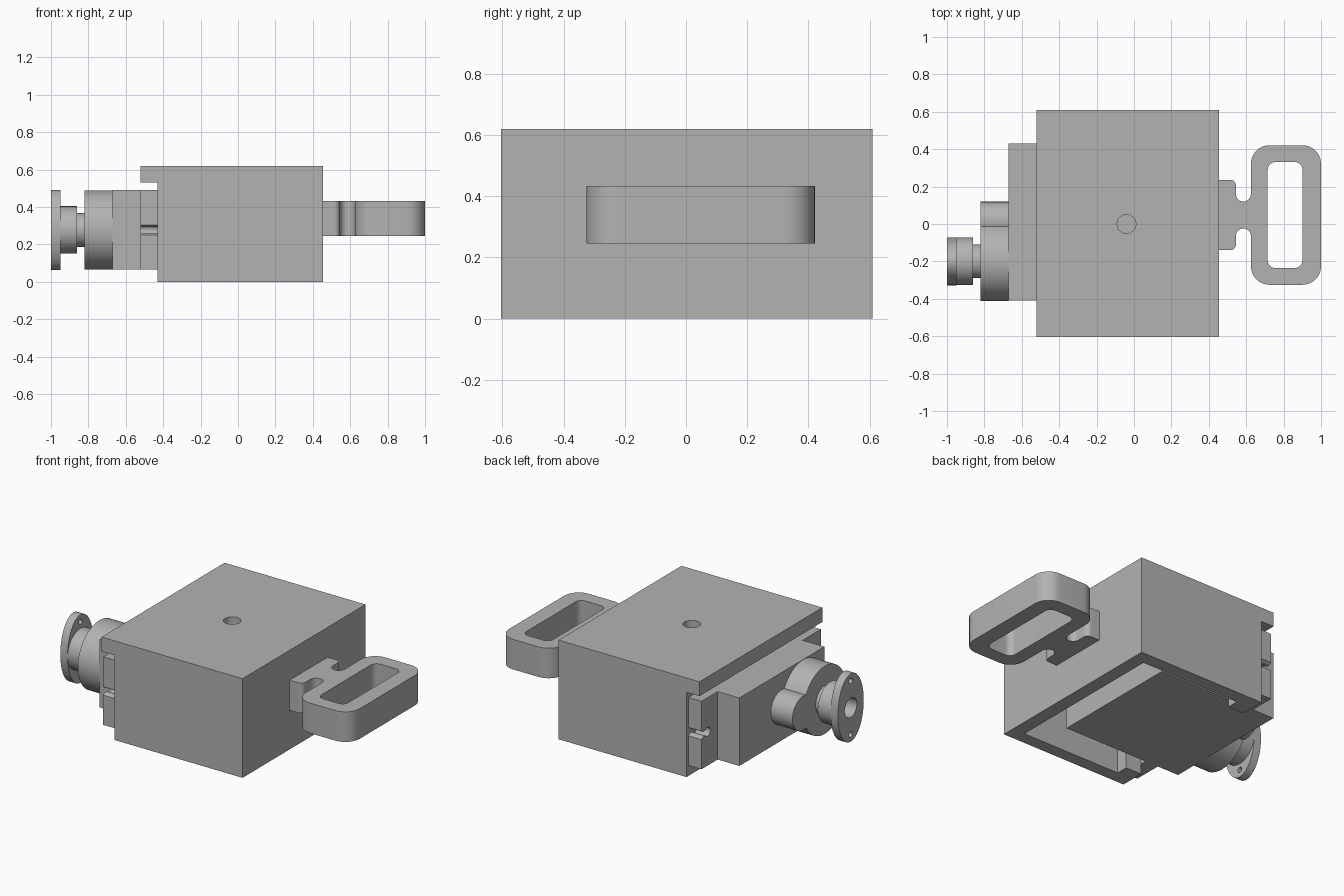
import bpy, bmesh, math
from math import sin, cos, pi
from mathutils import Matrix

default = bpy.data.objects.get("Cube")
if default:
    bpy.data.objects.remove(default, do_unlink=True)

# One flat colour for the whole model
metal = bpy.data.materials.new("plain grey metal")
metal.use_nodes = True
GREY = (0.45, 0.45, 0.45, 1)
metal.diffuse_color = GREY
metal.node_tree.nodes["Principled BSDF"].inputs["Base Color"].default_value = GREY

# Each axis maps outline coordinates (u, v) and extrusion w into space
MAP = {"x": lambda u, v, w: (w, u, v),
       "y": lambda u, v, w: (u, w, v),
       "z": lambda u, v, w: (u, v, w)}


def prism(name, outline, lo, hi, axis="z"):
    bm = bmesh.new()
    place = MAP[axis]
    base = bm.faces.new([bm.verts.new(place(u, v, lo)) for u, v in outline])
    grown = bmesh.ops.extrude_face_region(bm, geom=[base])
    top = [g for g in grown["geom"] if isinstance(g, bmesh.types.BMVert)]
    offset = place(0, 0, hi - lo)
    bmesh.ops.translate(bm, vec=offset, verts=top)
    bmesh.ops.recalc_face_normals(bm, faces=bm.faces)
    mesh = bpy.data.meshes.new(name)
    bm.to_mesh(mesh)
    bm.free()
    obj = bpy.data.objects.new(name, mesh)
    bpy.context.collection.objects.link(obj)
    mesh.materials.append(metal)
    return obj


def arc(cu, cv, ru, rv=None, start=0, end=2 * pi, steps=48):
    rv = rv or ru
    closed = abs(end - start) >= 2 * pi
    count = steps if closed else steps + 1
    return [(cu + ru * cos(start + (end - start) * i / steps),
             cv + rv * sin(start + (end - start) * i / steps)) for i in range(count)]


def rounded_rect(u0, u1, v0, v1, r):
    centres = [(u1 - r, v1 - r), (u0 + r, v1 - r), (u0 + r, v0 + r), (u1 - r, v0 + r)]
    return [p for i, (cu, cv) in enumerate(centres)
            for p in arc(cu, cv, r, start=i * pi / 2, end=(i + 1) * pi / 2, steps=10)]


def boolean(obj, other, operation="DIFFERENCE"):
    other.hide_render = True
    mod = obj.modifiers.new("cut", "BOOLEAN")
    mod.operation, mod.solver, mod.object = operation, "EXACT", other
    bpy.context.view_layer.objects.active = obj
    bpy.ops.object.modifier_apply(modifier=mod.name)
    bpy.data.objects.remove(other, do_unlink=True)


def mirrored(half):
    return half + [(u, -v) for u, v in reversed(half)]


# Housing: box with an overhanging roof, hollow below and open at the lock side
housing = prism("housing", [(-0.43, 0), (0.455, 0), (0.455, 0.62), (-0.52, 0.62),
                            (-0.52, 0.53), (-0.43, 0.53)], -0.605, 0.61, "y")
cavity = mirrored([(0.37, 0.525), (-0.32, 0.525), (-0.32, 0.45), (-0.7, 0.45)])
boolean(housing, prism("cavity_cutter", cavity, -0.1, 0.53))
boolean(housing, prism("roof_hole_cutter", arc(-0.04, 0, 0.05), 0.5, 0.7))

# Lock body: block with a wide mounting flange, slotted at both ends
MID = 0.277
body = mirrored([(0.155, 0.42), (-0.43, 0.42), (-0.43, 0.59), (-0.52, 0.59),
                 (-0.52, 0.42), (-0.67, 0.42)])
lock_body = prism("lock_body", [(x, y + 0.01 if abs(y) < 0.5 else y) for x, y in body],
                  0.065, 0.49)
for side in (1, -1):
    mouth = [(0.53, MID - 0.016), (0.575, MID - 0.016), (0.6, MID - 0.032),
             (0.6, MID + 0.032), (0.575, MID + 0.016), (0.53, MID + 0.016)]
    for shape in (mouth, arc(0.53, MID, 0.028, steps=24)):
        cutter = prism("slot_cutter", [(side * y, z) for y, z in shape], -0.6, -0.42, "x")
        boolean(lock_body, cutter)

# Barrel: large cylinder with a smaller side lobe
CY = -0.2
barrel = prism("barrel", arc(CY, MID, 0.212, steps=64), -0.82, -0.67, "x")
boolean(barrel, prism("barrel_lobe", arc(0.013, MID, 0.106), -0.82, -0.67, "x"), "UNION")

# Spindle: neck, collar and oval end plate, bored along the axis
neck = prism("neck", arc(CY, MID, 0.09), -0.86, -0.82, "x")
collar = prism("collar", arc(CY, MID, 0.127), -0.95, -0.86, "x")
end_plate = prism("end_plate", arc(CY, MID, 0.128, 0.213, steps=64), -1, -0.95, "x")
for part in (collar, end_plate):
    boolean(part, prism("bore_cutter", arc(CY, MID, 0.06), -1.1, -0.9, "x"))
for side in (1, -1):
    hole = arc(CY, MID + side * 0.168, 0.017, steps=20)
    boolean(end_plate, prism("screw_cutter", hole, -1.1, -0.9, "x"))
boolean(collar, prism("key_cutter", arc(CY, MID, 0.03, steps=24), -1, -0.88, "x"))

# Pull handle: rounded loop on a waisted stem
HY = 0.048
stem = [(0.455, 0.188), (0.515, 0.188)]
stem += arc(0.515, 0.158, 0.03, start=pi / 2, end=0, steps=8)[1:]
stem += arc(0.585, 0.112, 0.04, start=pi, end=2 * pi, steps=16)
stem += [(0.625, 0.125), (0.68, 0.125)]
handle = prism("handle", rounded_rect(0.625, 1, HY - 0.373, HY + 0.373, 0.1), 0.245, 0.433)
boolean(handle, prism("stem", [(x, y + HY) for x, y in mirrored(stem)], 0.245, 0.433), "UNION")
boolean(handle, prism("grip_cutter", rounded_rect(0.715, 0.9, HY - 0.283, HY + 0.283, 0.04),
                      0.1, 0.6))

# Smooth the curved walls and keep the edges crisp
parts = [housing, lock_body, barrel, neck, collar, end_plate, handle]
for obj in bpy.context.view_layer.objects:
    obj.select_set(obj in parts)
bpy.context.view_layer.objects.active = housing
bpy.ops.object.shade_smooth_by_angle(angle=math.radians(30))
